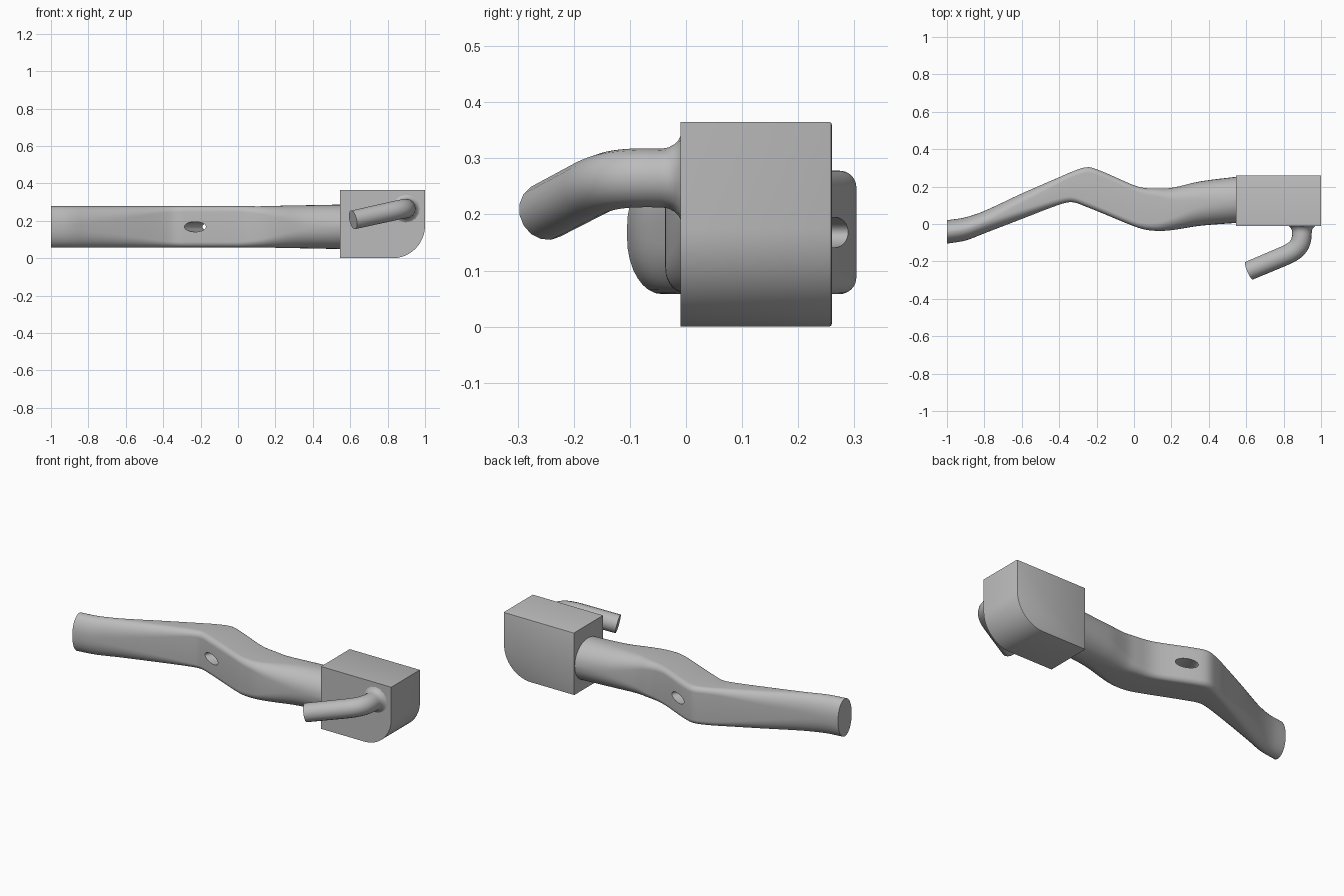
import bpy, bmesh, math
from mathutils import Vector
from mathutils.geometry import interpolate_bezier

cube = bpy.data.objects.get("Cube")
if cube:
    bpy.data.objects.remove(cube, do_unlink=True)

grey = bpy.data.materials.new("plain grey")
grey.use_nodes = True
grey.diffuse_color = (0.5, 0.5, 0.5, 1)
grey.node_tree.nodes["Principled BSDF"].inputs["Base Color"].default_value = (0.5, 0.5, 0.5, 1)


def select(ob):
    bpy.ops.object.select_all(action='DESELECT')
    ob.select_set(True)
    bpy.context.view_layer.objects.active = ob


def smooth(ob, angle=35):
    select(ob)
    bpy.ops.object.shade_smooth_by_angle(angle=math.radians(angle))


def loft(name, rings):
    """Skin a list of equal closed rings and cap both ends."""
    bm = bmesh.new()
    rows = [[bm.verts.new(p) for p in ring] for ring in rings]
    n = len(rows[0])
    for a, b in zip(rows, rows[1:]):
        for i in range(n):
            j = (i + 1) % n
            bm.faces.new((a[i], a[j], b[j], b[i]))
    bm.faces.new(rows[0])
    bm.faces.new(rows[-1])
    bmesh.ops.recalc_face_normals(bm, faces=bm.faces)
    mesh = bpy.data.meshes.new(name)
    bm.to_mesh(mesh)
    bm.free()
    ob = bpy.data.objects.new(name, mesh)
    bpy.context.collection.objects.link(ob)
    mesh.materials.append(grey)
    return ob


def blend(keys, x):
    """Smooth interpolation of key rows whose first entry is x."""
    k = max(i for i in range(len(keys) - 1) if keys[i][0] <= x)
    a, b = keys[k], keys[k + 1]
    before, after = keys[max(k - 1, 0)], keys[min(k + 2, len(keys) - 1)]
    h = b[0] - a[0]
    t = (x - a[0]) / h
    out = []
    for c in range(1, len(a)):
        m0 = (b[c] - before[c]) / (b[0] - before[0]) * h
        m1 = (after[c] - a[c]) / (after[0] - a[0]) * h
        out.append((2*t**3 - 3*t**2 + 1) * a[c] + (t**3 - 2*t**2 + t) * m0
                   + (3*t**2 - 2*t**3) * b[c] + (t**3 - t**2) * m1)
    return out


def section(x, lo, hi, half, ry, rz, steps=8):
    """Rounded rectangle across the handle."""
    cy, hy, cz = (lo + hi) / 2, (hi - lo) / 2, 0.168
    ry, rz = min(ry, hy * 0.99), min(rz, half * 0.99)
    ring = []
    for q, (sy, sz) in enumerate(((1, 1), (-1, 1), (-1, -1), (1, -1))):
        for i in range(steps + 1):
            a = math.pi / 2 * (q + i / steps)
            ring.append((x, cy + sy * (hy - ry) + ry * math.cos(a),
                         cz + sz * (half - rz) + rz * math.sin(a)))
    return ring


# Handle: x, front y, back y, half height, corner radii in y and z
keys = [
    (-1.0, -.105, .02, .11, .062, .10),
    (-.9, -.088, .036, .11, .062, .10),
    (-.8, -.05, .07, .11, .06, .09),
    (-.6, .027, .163, .11, .05, .065),
    (-.4, .103, .25, .11, .035, .035),
    (-.33, .117, .28, .11, .03, .03),
    (-.25, .09, .304, .11, .03, .03),
    (-.18, .062, .285, .11, .03, .03),
    (0, -.012, .207, .11, .03, .03),
    (.06, -.03, .192, .11, .035, .035),
    (.13, -.037, .19, .11, .045, .045),
    (.2, -.033, .193, .112, .065, .065),
    (.35, -.01, .227, .115, .1, .1),
    (.56, .007, .254, .119, .122, .118),
]
count = 78
xs = [-1 + 1.56 * i / count for i in range(count)] + [0.5599]
handle = loft("handle", [section(x, *blend(keys, x)) for x in xs])

# Slanted oval hole through the handle
rings = []
for x, y in ((-.32, -.09), (-.04, .44)):
    rings.append([(x + .07 * math.cos(a), y, .168 + .027 * math.sin(a))
                  for a in (math.tau * i / 32 for i in range(32))])
cutter = loft("hole_cutter", rings)
cutter.hide_render = True
cut = handle.modifiers.new("hole", 'BOOLEAN')
cut.operation = 'DIFFERENCE'
cut.solver = 'EXACT'
cut.object = cutter
select(handle)
bpy.ops.object.modifier_apply(modifier=cut.name)
bpy.data.objects.remove(cutter, do_unlink=True)
smooth(handle, 30)

# End block with one rounded lower corner
r = 0.175
profile = [(.545, .365), (.545, 0)]
profile += [(1 - r + r * math.sin(a), r - r * math.cos(a))
            for a in (math.pi / 2 * i / 20 for i in range(21))]
profile.append((1, .365))
block = loft("end_block", [[(x, y, z) for x, z in profile] for y in (-.01, .26)])
bm = bmesh.new()
bm.from_mesh(block.data)
rim = [e for e in bm.edges if all(v.co.y > .25 for v in e.verts)]
bmesh.ops.bevel(bm, geom=rim, offset=.005, segments=2, affect='EDGES', profile=.5)
bm.to_mesh(block.data)
bm.free()
smooth(block)

# Bent peg with a flared root
path = [((.898, -.008, .265), .078), ((.898, -.013, .265), .068),
        ((.898, -.021, .265), .060), ((.898, -.031, .265), .0545)]
bend = interpolate_bezier(Vector((.898, -.042, .265)), Vector((.898, -.115, .267)),
                          Vector((.872, -.141, .262)), Vector((.80, -.172, .246)), 18)
path += [(p, .0525) for p in bend]
path.append(((.615, -.25, .205), .0515))
curve = bpy.data.curves.new("peg", 'CURVE')
curve.dimensions = '3D'
curve.bevel_depth = 1
curve.bevel_resolution = 6
curve.use_fill_caps = True
spline = curve.splines.new('POLY')
spline.points.add(len(path) - 1)
for point, (co, radius) in zip(spline.points, path):
    point.co = (*co, 1)
    point.radius = radius
curve.materials.append(grey)
peg = bpy.data.objects.new("peg", curve)
bpy.context.collection.objects.link(peg)
select(peg)
bpy.ops.object.convert(target='MESH')
smooth(bpy.context.view_layer.objects.active)
